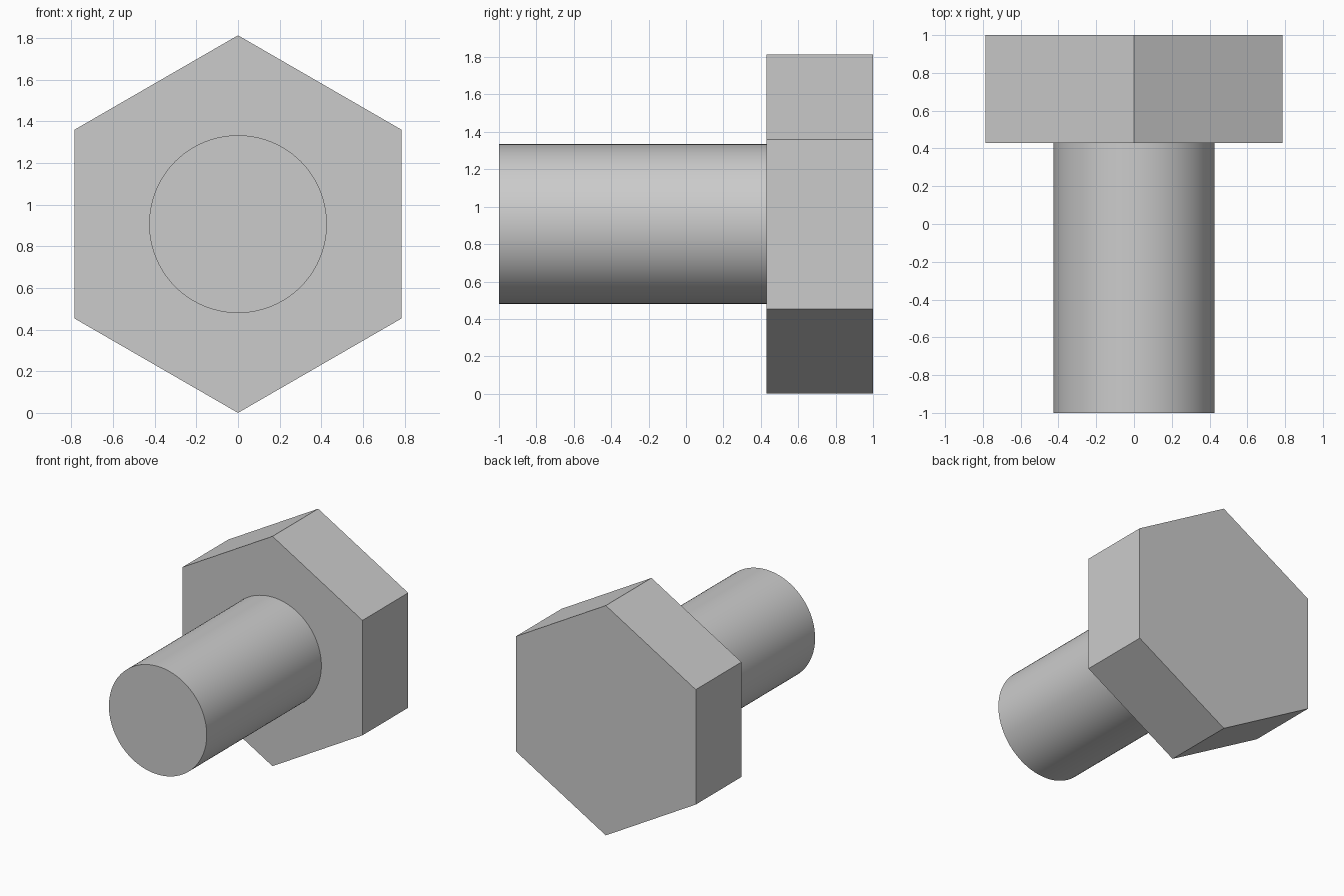
import bpy
import bmesh
from math import sin, cos, tau, radians

cube = bpy.data.objects.get("Cube")
if cube:
    bpy.data.objects.remove(cube, do_unlink=True)

HEAD_RADIUS = 0.907      # centre to corner
SHANK_RADIUS = 0.427
HEAD_FRONT = 0.43

# Plain grey metal
steel = bpy.data.materials.new("steel_grey")
steel.use_nodes = True
grey = (0.6, 0.6, 0.6, 1)
steel.diffuse_color = grey
steel.node_tree.nodes["Principled BSDF"].inputs["Base Color"].default_value = grey


def prism(name, sides, radius, y_front, y_back):
    """Regular prism along y with one corner pointing straight up."""
    bm = bmesh.new()
    ring = [bm.verts.new((radius * sin(tau * i / sides), y_front,
                          HEAD_RADIUS + radius * cos(tau * i / sides)))
            for i in range(sides)]
    cap = bm.faces.new(ring)
    extruded = bmesh.ops.extrude_face_region(bm, geom=[cap], use_keep_orig=True)
    moved = [v for v in extruded["geom"] if isinstance(v, bmesh.types.BMVert)]
    bmesh.ops.translate(bm, verts=moved, vec=(0, y_back - y_front, 0))
    bmesh.ops.recalc_face_normals(bm, faces=bm.faces)
    mesh = bpy.data.meshes.new(name)
    bm.to_mesh(mesh)
    bm.free()
    mesh.materials.append(steel)
    obj = bpy.data.objects.new(name, mesh)
    bpy.context.collection.objects.link(obj)
    return obj


# Hexagonal head at the back
prism("hex_head", 6, HEAD_RADIUS, HEAD_FRONT, 1)

# Round shank, smooth with sharp end rims
shank = prism("shank", 96, SHANK_RADIUS, -1, HEAD_FRONT)
bpy.ops.object.select_all(action="DESELECT")
shank.select_set(True)
bpy.context.view_layer.objects.active = shank
bpy.ops.object.shade_smooth_by_angle(angle=radians(30))
